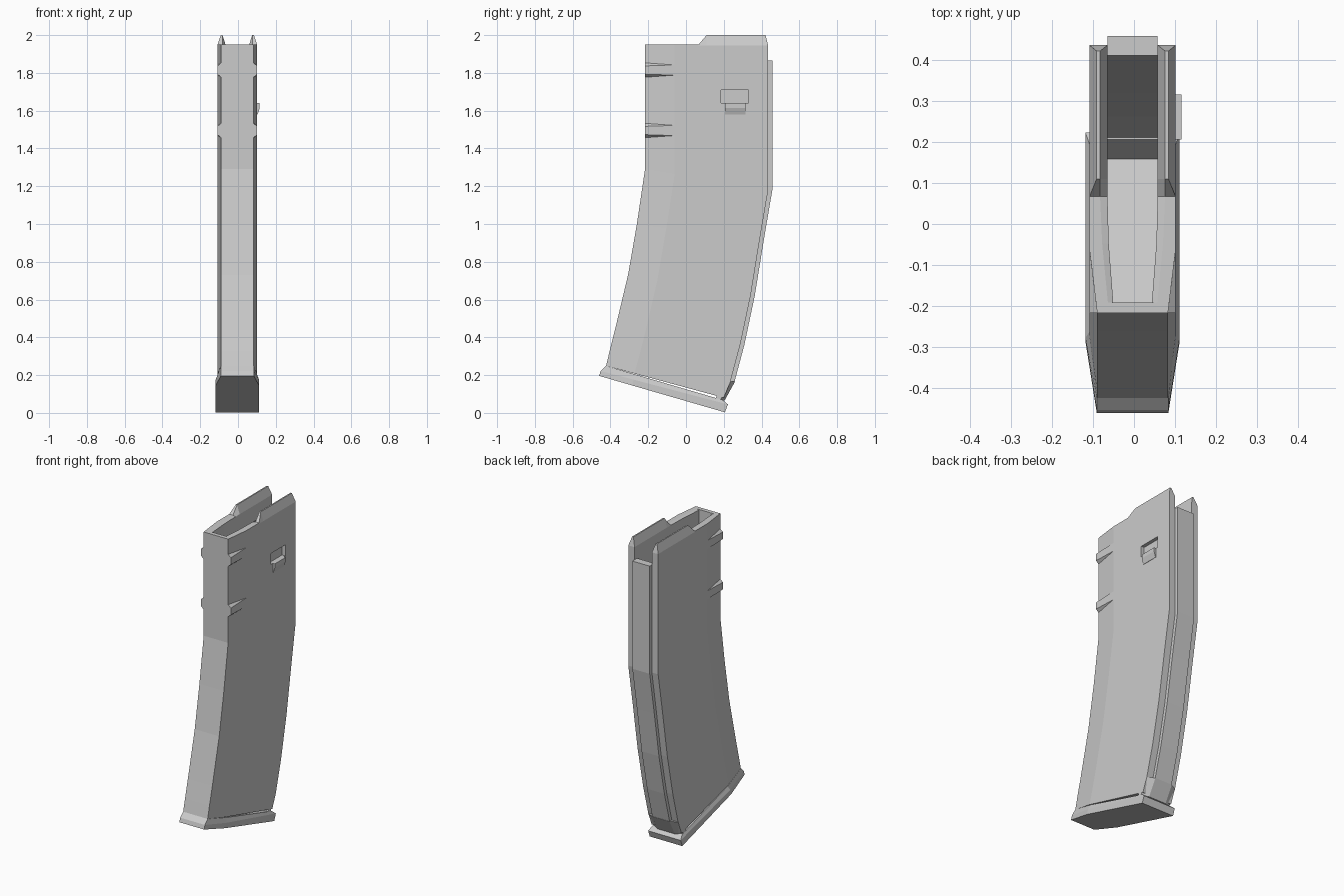
import bpy, bmesh
from mathutils import Vector

if "Cube" in bpy.data.objects:
    bpy.data.objects.remove(bpy.data.objects["Cube"])

CX = -0.0035          # shell centre; the catch on one side shifts it
HALF, SLOT = 0.105, 0.061

grey = bpy.data.materials.new("plain_grey")
grey.use_nodes = True
grey.diffuse_color = (0.6, 0.6, 0.6, 1)
grey.node_tree.nodes["Principled BSDF"].inputs["Base Color"].default_value = (0.6, 0.6, 0.6, 1)


def finish(name, bm):
    bmesh.ops.recalc_face_normals(bm, faces=bm.faces)
    mesh = bpy.data.meshes.new(name)
    bm.to_mesh(mesh)
    bm.free()
    mesh.materials.append(grey)
    obj = bpy.data.objects.new(name, mesh)
    obj.location.x = CX
    bpy.context.collection.objects.link(obj)
    return obj


def loft(name, rings, strip_caps=False):
    """Skin closed rings; strip_caps fills a U-shaped end with quads."""
    bm = bmesh.new()
    loops = [[bm.verts.new(p) for p in ring] for ring in rings]
    n = len(loops[0])
    for a, b in zip(loops, loops[1:]):
        for i in range(n):
            j = (i + 1) % n
            bm.faces.new((a[i], a[j], b[j], b[i]))
    for end in (loops[0], loops[-1]):
        if strip_caps:
            for i in range(n // 2 - 1):
                bm.faces.new((end[i], end[i + 1], end[n - 2 - i], end[n - 1 - i]))
        else:
            bm.faces.new(end)
    return finish(name, bm)


def hull(name, points):
    bm = bmesh.new()
    for p in points:
        bm.verts.new(p)
    bmesh.ops.convex_hull(bm, input=bm.verts)
    return finish(name, bm)


def mirrored(half):
    """Half outline at +x, back to front, continued down the other side."""
    return half + [Vector((-p.x, p.y, p.z)) for p in reversed(half)]


def section(front, back, outline):
    f, b = Vector((0, *front)), Vector((0, *back))
    return [f.lerp(b, t) + Vector((x, 0, 0)) for t, x in outline]


# Front and back rails of the curved body, top to bottom
rails = [((-.217, 1.945), (.435, 1.945)), ((-.217, 1.29), (.435, 1.18)),
         ((-.26, 1.0), (.389, .91)), ((-.307, .73), (.342, .62)),
         ((-.376, .44), (.287, .36)), ((-.405, .325), (.235, .165)),
         ((-.423, .249), (.20, .08))]
outer = [(1, HALF), (.5, HALF), (.435, HALF), (.24, HALF), (0, .086)]
inner = [(1, SLOT), (.5, SLOT), (.435, SLOT), (.26, .058), (.04, .047)]


def shell_ring(o, i):
    return mirrored(o) + mirrored(i)[::-1]


# Hollow shell, open at the back, with raised feed lips
rings = [shell_ring(section(f, b, outer), section(f, b, inner)) for f, b in rails]
top_o, top_i = section(*rails[0], outer), section(*rails[0], inner)
for k, width in enumerate((.079, .079, .079, .074, .06)):
    top_o[k].z = top_i[k].z = 2.0 if k < 2 else 1.95
    top_i[k].x = width
    if k < 2:
        top_o[k].x = .0875
for p in (top_o[0], top_i[0]):
    p.y -= .014
shell = loft("shell", [shell_ring(top_o, top_i)] + rings, strip_caps=True)

# Raised back panel between the shell walls
spine = [(.435, 1.865)] + [b for f, b in rails[1:6]]
loft("back_panel", [[(s * SLOT, y + d, z) for s, d in
                     ((-1, -.025), (1, -.025), (1, .022), (-1, .022))]
                    for y, z in spine])

# Collar closing the lower back
loft("lower_collar", [[(-HALF, y - .03, z), (HALF, y - .03, z), (HALF, y, z),
                       (SLOT, y + .024, z), (-SLOT, y + .024, z), (-HALF, y, z)]
                      for y, z in ((.235, .165), (.18, .065))])

# Floor plate with a bevelled flange
flange = [((-.423, .249), (.195, .068), HALF), ((-.452, .222), (.222, .045), .1145),
          ((-.46, .196), (.206, .003), .1145)]
loft("floor_plate", [mirrored(section(f, b, [(1, w), (.26, w), (0, .087)]))
                     for f, b, w in flange])

# Grip ribs on the tapered front corners
for level, z in (("upper", 1.815), ("lower", 1.495)):
    for side, s in (("left", 1), ("right", -1)):
        pts = [(s * x, -.217, z + d * h) for x, h in ((.08, .038), (.086, .038), (HALF, .022))
               for d in (-1, 1)]
        pts += [(s * x, -.062, z + d * .027) for x in (.09, HALF) for d in (-1, 1)]
        hull(f"{level}_{side}_grip_rib", pts)

# Catch window cut into one wall, with a wedge under it
cutter = hull("catch_cutter", [(x, y, z) for x in (.083, .13)
                               for y in (.185, .33) for z in (1.64, 1.71)])
cutter.hide_render = True
cutter.hide_viewport = True
cut = shell.modifiers.new("catch_window", "BOOLEAN")
cut.operation = "DIFFERENCE"
cut.solver = "EXACT"
cut.object = cutter
hull("catch_wedge", [(x, y, z) for y in (.206, .315) for x, z in
                     ((.09, 1.64), (.1185, 1.64), (.1185, 1.615), (.107, 1.58), (.09, 1.58))])
